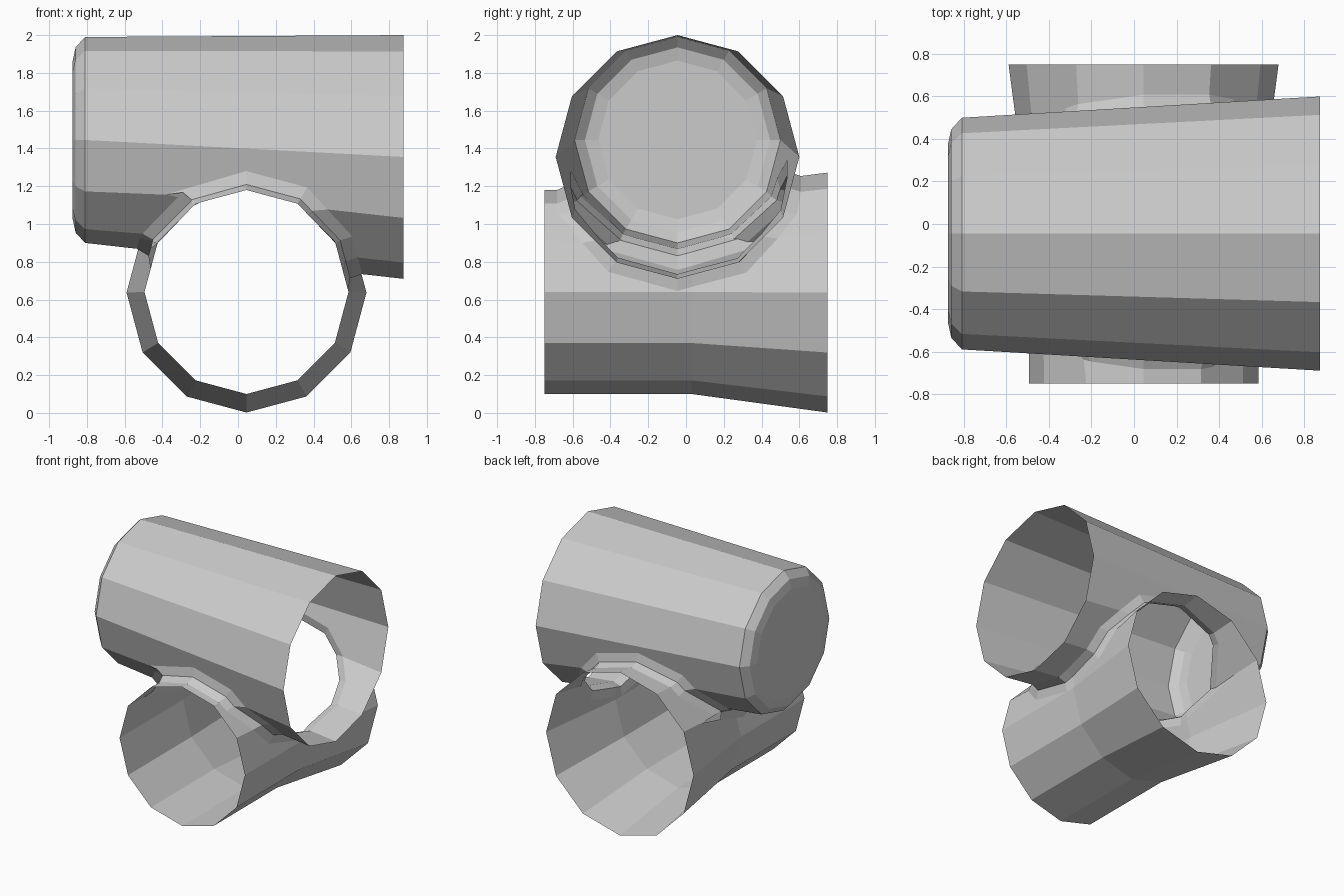
import bpy, bmesh
from math import sin, cos, pi

if "Cube" in bpy.data.objects:
    bpy.data.objects.remove(bpy.data.objects["Cube"])

SIDES = 12


def lofted_tube(name, stations, axis):
    """12-sided capped tube; stations are (position along axis, radius, side centre, height centre)."""
    bm = bmesh.new()
    rings = []
    for p, r, c, h in stations:
        ring = []
        for i in range(SIDES):
            a = 2 * pi * i / SIDES
            s, z = c + r * sin(a), h + r * cos(a)
            ring.append(bm.verts.new((p, s, z) if axis == 'x' else (s, p, z)))
        rings.append(ring)
    for a, b in zip(rings, rings[1:]):
        for i in range(SIDES):
            j = (i + 1) % SIDES
            bm.faces.new((a[i], a[j], b[j], b[i]))
    bm.faces.new(rings[0])
    bm.faces.new(rings[-1])
    bmesh.ops.recalc_face_normals(bm, faces=bm.faces)
    mesh = bpy.data.meshes.new(name)
    bm.to_mesh(mesh)
    bm.free()
    ob = bpy.data.objects.new(name, mesh)
    bpy.context.collection.objects.link(ob)
    return ob


# Upper tube: rounded closed left end, widening towards the right
upper = lofted_tube("pipe_joint", [
    (-0.875, 0.42, -0.045, 1.445), (-0.86, 0.49, -0.045, 1.445),
    (-0.81, 0.545, -0.045, 1.445), (0.875, 0.645, -0.045, 1.355)], 'x')

# Lower tube: straight front half, flared back half
lower = lofted_tube("lower_pipe_cutter", [
    (-0.75, 0.54, 0.045, 0.64), (0.03, 0.54, 0.045, 0.64),
    (0.75, 0.635, 0.045, 0.637)], 'y')
lower.hide_render = True

# Join both tubes so the walls inside the crossing disappear
mod = upper.modifiers.new("join", 'BOOLEAN')
mod.operation = 'UNION'
mod.solver = 'EXACT'
mod.object = lower
bpy.context.view_layer.objects.active = upper
bpy.ops.object.modifier_apply(modifier=mod.name)
bpy.data.objects.remove(lower)

bm = bmesh.new()
bm.from_mesh(upper.data)
bmesh.ops.remove_doubles(bm, verts=bm.verts, dist=0.004)

# Open the three free ends
ends = [f for f in bm.faces if all(v.co.x > 0.87 for v in f.verts)
        or all(v.co.y > 0.745 for v in f.verts)
        or all(v.co.y < -0.745 for v in f.verts)]
bmesh.ops.delete(bm, geom=ends, context='FACES')

# Chamfered collar along the concave seam
seam = [e for e in bm.edges if len(e.link_faces) == 2
        and e.calc_face_angle_signed(0) < -0.3]
bmesh.ops.bevel(bm, geom=seam, offset=0.1, offset_type='OFFSET', segments=2,
                profile=0.5, affect='EDGES', clamp_overlap=False)
bm.to_mesh(upper.data)
bm.free()
